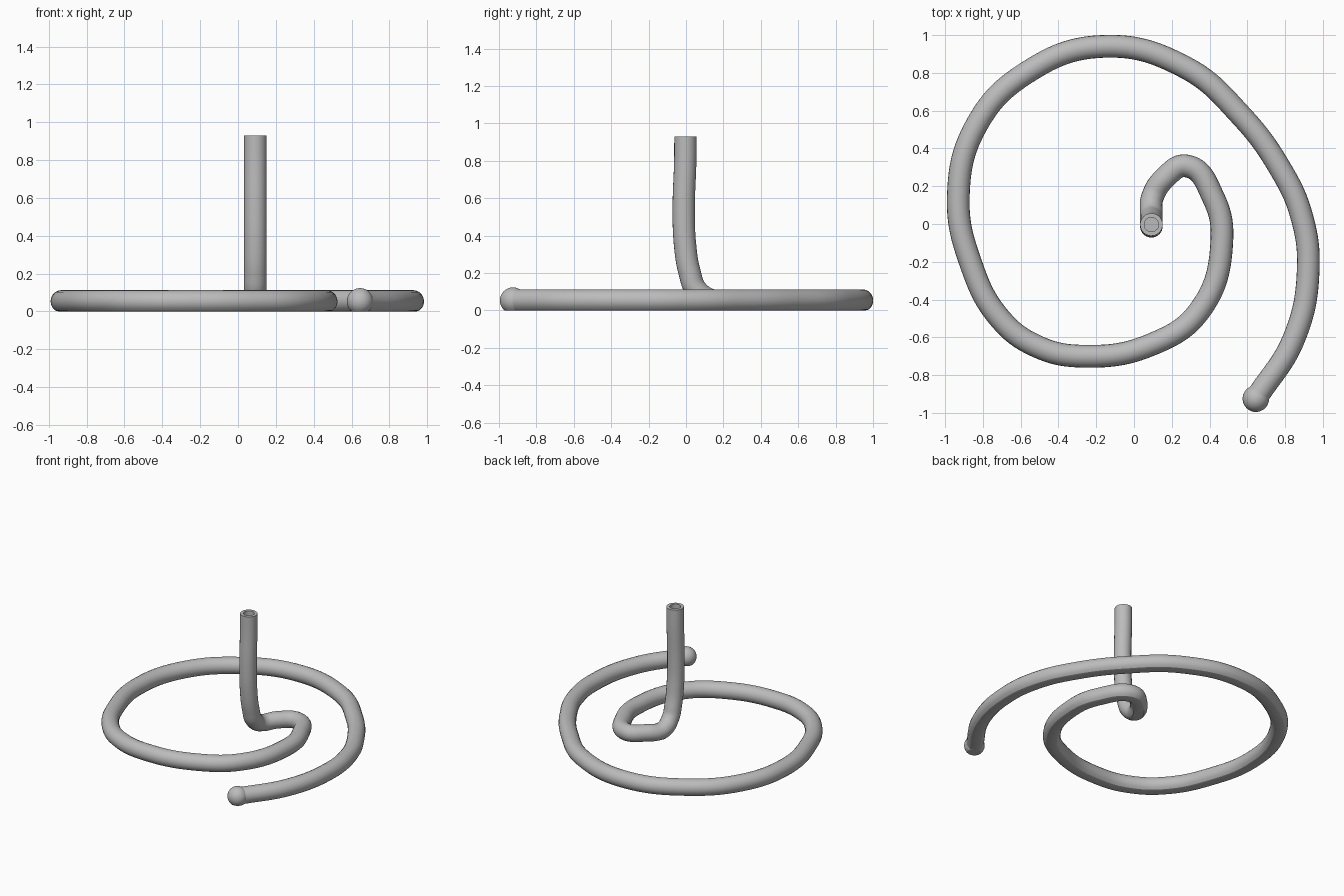
import bpy, bmesh

if "Cube" in bpy.data.objects:
    bpy.data.objects.remove(bpy.data.objects["Cube"], do_unlink=True)

RADIUS = 0.06
AXIS_Z = 0.053
TOP_Z = 0.93

grey = bpy.data.materials.new("satin grey")
grey.use_nodes = True
colour = (0.5, 0.5, 0.5, 1)
grey.diffuse_color = colour
grey.node_tree.nodes["Principled BSDF"].inputs["Base Color"].default_value = colour


def finish(bm, name):
    """Flatten the underside onto the ground and make a smooth object."""
    for v in bm.verts:
        v.co.z = max(v.co.z, 0)
    mesh = bpy.data.meshes.new(name)
    bm.to_mesh(mesh)
    bm.free()
    mesh.materials.clear()
    mesh.materials.append(grey)
    ob = bpy.data.objects.new(name, mesh)
    bpy.context.collection.objects.link(ob)
    bpy.ops.object.select_all(action="DESELECT")
    ob.select_set(True)
    bpy.context.view_layer.objects.active = ob
    bpy.ops.object.shade_smooth_by_angle(angle=0.35)


# Path: flat spiral from the outer end inwards, then the upright stem
spiral = [(0.645, -0.925), (0.845, -0.61), (0.922, -0.25), (0.885, 0.05),
          (0.77, 0.30), (0.57, 0.57), (0.27, 0.83), (-0.17, 0.94),
          (-0.57, 0.80), (-0.83, 0.53), (-0.93, 0.15), (-0.86, -0.22),
          (-0.71, -0.50), (-0.52, -0.645), (-0.27, -0.70), (0.10, -0.635),
          (0.35, -0.455), (0.465, -0.09), (0.42, 0.14), (0.28, 0.307),
          (0.16, 0.24), (0.097, 0.14)]
stem = [(0.055, 0.11), (0.02, 0.20), (-0.005, 0.35), (-0.012, 0.55),
        (-0.004, 0.80), (-0.003, TOP_Z)]
path = [(x, y, AXIS_Z) for x, y in spiral] + [(0.092, y, z) for y, z in stem]

curve = bpy.data.curves.new("tube path", "CURVE")
curve.dimensions = "3D"
curve.bevel_depth = RADIUS
curve.bevel_resolution = 8
curve.resolution_u = 14
spline = curve.splines.new("BEZIER")
spline.bezier_points.add(len(path) - 1)
for point, co in zip(spline.bezier_points, path):
    point.co = co
    point.handle_left_type = point.handle_right_type = "AUTO"

# Sweep the tube, take its mesh and close both ends
helper = bpy.data.objects.new("path helper", curve)
bpy.context.collection.objects.link(helper)
graph = bpy.context.evaluated_depsgraph_get()
swept = bpy.data.meshes.new_from_object(helper.evaluated_get(graph))
bm = bmesh.new()
bm.from_mesh(swept)
bpy.data.objects.remove(helper, do_unlink=True)
bpy.data.meshes.remove(swept)
bmesh.ops.remove_doubles(bm, verts=bm.verts, dist=0.00001)
rims = [e for e in bm.edges if e.is_boundary]
caps = bmesh.ops.holes_fill(bm, edges=rims, sides=0)["faces"]
bmesh.ops.recalc_face_normals(bm, faces=bm.faces)

# Socket bored into the top of the stem
cap = max(caps, key=lambda f: f.calc_center_median().z)
for v in cap.verts:
    v.co.z = TOP_Z
bmesh.ops.inset_individual(bm, faces=[cap], thickness=0.022)
floor = bmesh.ops.extrude_discrete_faces(bm, faces=[cap])["faces"][0]
bmesh.ops.translate(bm, verts=floor.verts, vec=(0, 0, -0.2))
finish(bm, "spiral_tube")

# Ball on the outer end
bm = bmesh.new()
bmesh.ops.create_uvsphere(bm, u_segments=40, v_segments=24, radius=0.07)
bmesh.ops.translate(bm, verts=bm.verts, vec=(0.645, -0.925, AXIS_Z))
finish(bm, "end_ball")
